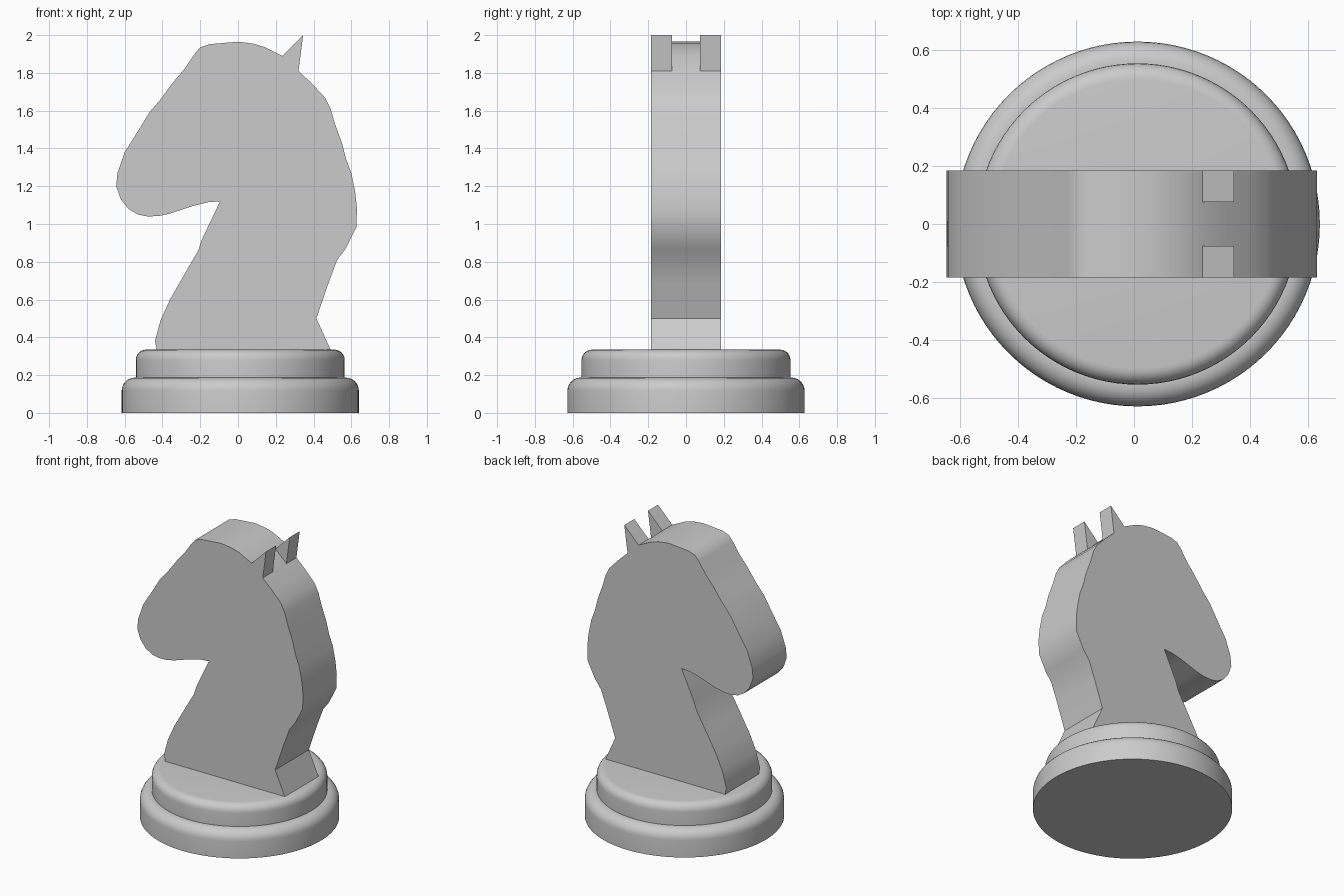
import bpy
import bmesh
import math
from mathutils import Vector

default_cube = bpy.data.objects.get("Cube")
if default_cube:
    bpy.data.objects.remove(default_cube, do_unlink=True)

# One plain grey for the whole piece
grey = bpy.data.materials.new("plain grey")
grey.use_nodes = True
grey_colour = (0.6, 0.6, 0.6, 1)
grey.diffuse_color = grey_colour
grey.node_tree.nodes["Principled BSDF"].inputs["Base Color"].default_value = grey_colour

HALF_WIDTH = 0.185
SEAT = 0.335
BASE_X = 0.012


def finish(name, bm, sharp_degrees):
    """Turn a bmesh into a named object, smooth except at sharp edges."""
    bmesh.ops.recalc_face_normals(bm, faces=bm.faces)
    mesh = bpy.data.meshes.new(name)
    bm.to_mesh(mesh)
    bm.free()
    mesh.materials.append(grey)
    mesh.shade_smooth()
    mesh.set_sharp_from_angle(angle=math.radians(sharp_degrees))
    obj = bpy.data.objects.new(name, mesh)
    bpy.context.collection.objects.link(obj)
    return obj


def slab(name, outline, y_front, y_back):
    """Extrude a side outline of (x, z) points from y_front to y_back."""
    bm = bmesh.new()
    face = bm.faces.new([bm.verts.new((x, y_front, z)) for x, z in outline])
    extruded = bmesh.ops.extrude_face_region(bm, geom=[face], use_keep_orig=True)
    moved = [g for g in extruded["geom"] if isinstance(g, bmesh.types.BMVert)]
    bmesh.ops.translate(bm, verts=moved, vec=Vector((0, y_back - y_front, 0)))
    return finish(name, bm, 33)


def disc(name, radius, bottom, top, rounding):
    """Round tier with a rolled upper rim."""
    bm = bmesh.new()
    bmesh.ops.create_cone(bm, cap_ends=True, segments=96, radius1=radius,
                          radius2=radius, depth=top - bottom)
    bmesh.ops.translate(bm, verts=bm.verts, vec=Vector((BASE_X, 0, (top + bottom) / 2)))
    rim = [e for e in bm.edges if all(v.co.z > top - 0.001 for v in e.verts)]
    bmesh.ops.bevel(bm, geom=rim, offset=rounding, segments=6, profile=0.5,
                    affect='EDGES')
    return finish(name, bm, 40)


# Two-tier round base
disc("lower_base", 0.628, 0, 0.187, 0.07)
disc("upper_base", 0.553, 0.18, SEAT, 0.055)

# Horse head outline, in consecutive stretches
chest = [(-.43, SEAT), (-.44, .38), (-.41, .49), (-.36, .6), (-.28, .74),
         (-.21, .86), (-.19, .92), (-.095, 1.12)]
jaw = [(-.16, 1.115), (-.24, 1.095), (-.36, 1.055), (-.42, 1.042), (-.48, 1.04),
       (-.53, 1.05), (-.58, 1.08), (-.62, 1.13), (-.645, 1.2)]
face = [(-.638, 1.27), (-.6, 1.38), (-.54, 1.475), (-.47, 1.59), (-.41, 1.66),
        (-.34, 1.755), (-.28, 1.825), (-.23, 1.9), (-.2, 1.935)]
crown = [(-.15, 1.952), (0, 1.965), (.08, 1.955), (.14, 1.937), (.235, 1.89)]
mane = [(.32, 1.81), (.39, 1.745), (.46, 1.67), (.49, 1.61), (.51, 1.54),
        (.55, 1.43), (.57, 1.35), (.6, 1.27), (.62, 1.17), (.63, 1.08),
        (.626, .98), (.57, .87), (.525, .81), (.48, .69), (.415, .5), (.49, SEAT)]
slab("horse_head", chest + jaw + face + crown + mane, -HALF_WIDTH, HALF_WIDTH)

# Pair of pointed ears, flush with the sides of the head
ear = [crown[-1], (.345, 2), mane[0]]
for side, name in ((-1, "right_ear"), (1, "left_ear")):
    slab(name, ear, side * 0.075, side * HALF_WIDTH)
